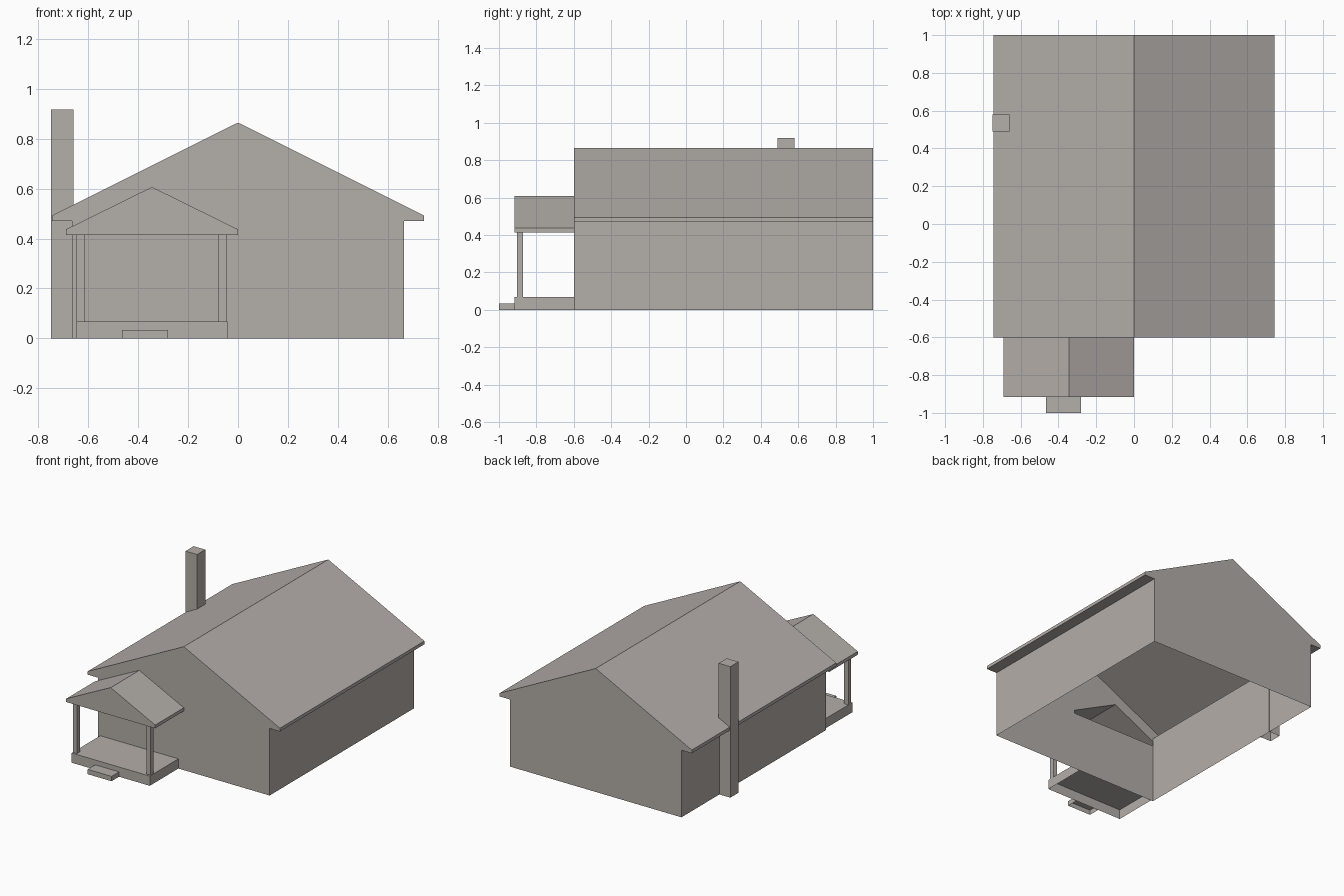
import bpy
import bmesh

default = bpy.data.objects.get("Cube")
if default:
    bpy.data.objects.remove(default, do_unlink=True)

# One warm grey for everything
grey = bpy.data.materials.new("warm_grey")
colour = (0.456, 0.424, 0.397, 1)
grey.diffuse_color = colour
grey.use_nodes = True
grey.node_tree.nodes["Principled BSDF"].inputs["Base Color"].default_value = colour


def finish(name, bm):
    bmesh.ops.remove_doubles(bm, verts=bm.verts, dist=0.0005)
    bmesh.ops.recalc_face_normals(bm, faces=bm.faces)
    mesh = bpy.data.meshes.new(name)
    bm.to_mesh(mesh)
    bm.free()
    mesh.materials.append(grey)
    obj = bpy.data.objects.new(name, mesh)
    bpy.context.collection.objects.link(obj)
    return obj


def cap(bm, points, y):
    bm.faces.new([bm.verts.new((x, y, z)) for x, z in points])


def sides(bm, points, y0, y1, closed=True):
    """Sweep an x-z outline along y."""
    front = [bm.verts.new((x, y0, z)) for x, z in points]
    back = [bm.verts.new((x, y1, z)) for x, z in points]
    count = len(points)
    for i in range(count if closed else count - 1):
        j = (i + 1) % count
        bm.faces.new((front[i], front[j], back[j], back[i]))


def box(name, x0, x1, y0, y1, z0, z1, open_bottom=True):
    bm = bmesh.new()
    bmesh.ops.create_cube(bm, size=1)
    for v in bm.verts:
        v.co = (x1 if v.co.x > 0 else x0,
                y1 if v.co.y > 0 else y0,
                z1 if v.co.z > 0 else z0)
    if open_bottom:
        under = [f for f in bm.faces if all(v.co.z == z0 for v in f.verts)]
        bmesh.ops.delete(bm, geom=under, context='FACES_ONLY')
    return finish(name, bm)


WALL, EAVE = 0.665, 0.745
FRONT, BACK, PORCH = -0.6, 1.0, -0.917

# Main house: hollow shell of walls, eaves and gable roof, open underneath
right_half = [(WALL, 0), (WALL, 0.47), (EAVE, 0.47), (EAVE, 0.493)]
left_half = [(-x, z) for x, z in reversed(right_half)]
outline = right_half + [(0, 0.865)] + left_half
# The front gable opens into the porch roof
porch_notch = [(-WALL, 0.448), (-0.345, 0.607), (0, 0.437), (0, 0.414), (-WALL, 0.414)]
house = bmesh.new()
sides(house, outline, FRONT, BACK, closed=False)
cap(house, outline, BACK)
cap(house, outline[:-1] + porch_notch + outline[-1:], FRONT)
finish("house_shell", house)

# Porch roof with flat ceiling
porch = [(-0.69, 0.414), (-0.69, 0.437), (-0.345, 0.607), (0, 0.437), (0, 0.414)]
roof = bmesh.new()
sides(roof, porch, PORCH, FRONT)
cap(roof, porch, PORCH)
cap(roof, porch[:2] + [porch_notch[0], porch_notch[-1]], FRONT)
finish("porch_roof", roof)

# Porch deck, step and posts
box("porch_deck", -0.648, -0.042, PORCH, FRONT, 0, 0.068)
box("porch_step", -0.465, -0.28, -1.0, PORCH, 0, 0.034)
for side, x in (("right", -0.648), ("left", -0.078)):
    box("porch_post_" + side, x, x + 0.032, -0.904, -0.872, 0.068, 0.414)

# Chimney rising from the ground through the eave
box("chimney", -0.75, -0.66, 0.49, 0.58, 0, 0.918)
